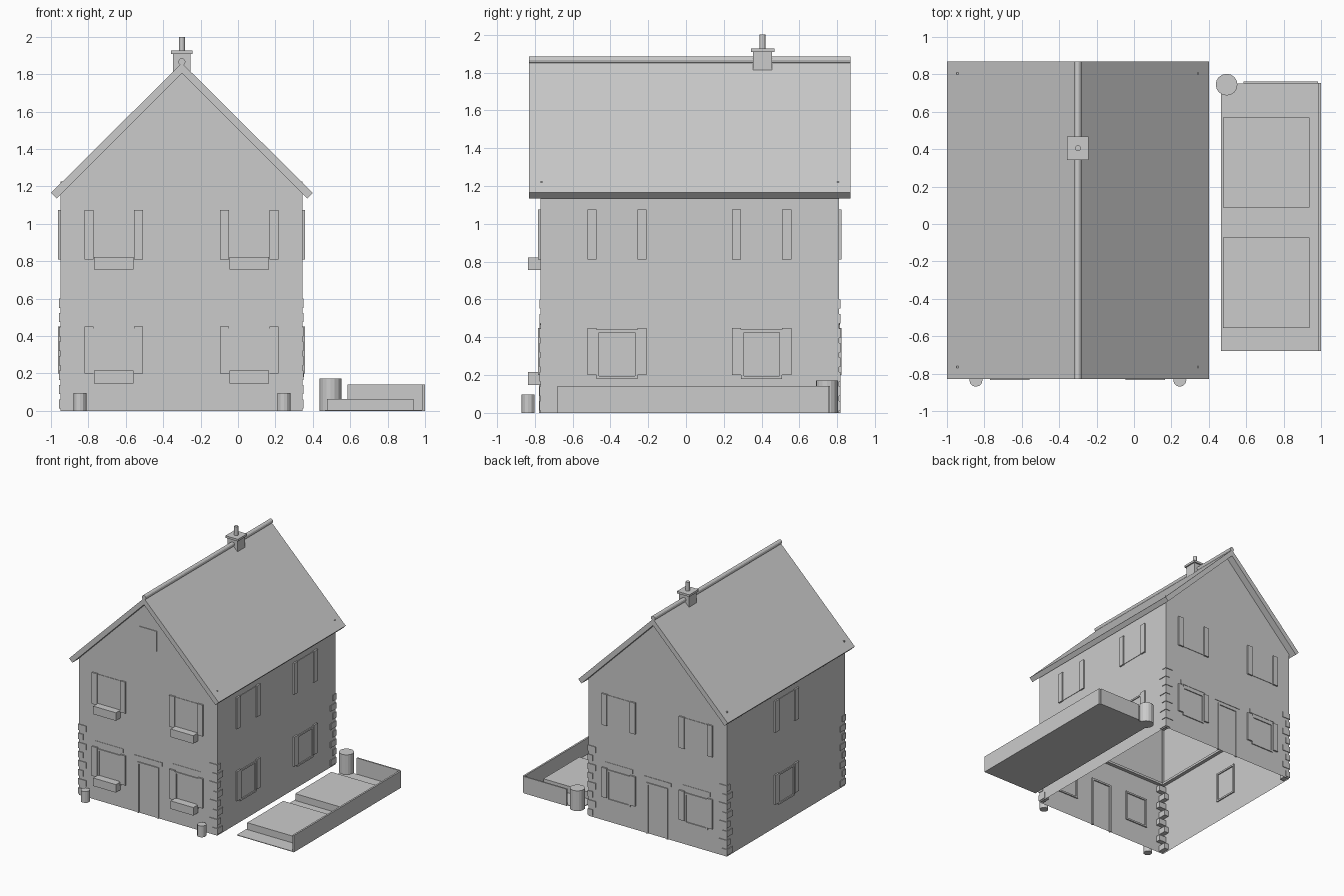
import bpy, bmesh, math
from mathutils import Matrix

if "Cube" in bpy.data.objects:
    bpy.data.objects.remove(bpy.data.objects["Cube"])

X0, X1, Y0, Y1 = -0.95, 0.345, -0.77, 0.81     # outer wall lines
XR, FLOOR, EAVE, PEAK = -0.30, 0.63, 1.18, 1.805

mat = bpy.data.materials.new("light_grey")
mat.diffuse_color = (0.6, 0.6, 0.6, 1)
mat.use_nodes = True
mat.node_tree.nodes["Principled BSDF"].inputs["Base Color"].default_value = mat.diffuse_color


def finish(name, bm):
    me = bpy.data.meshes.new(name)
    bm.to_mesh(me)
    bm.free()
    me.materials.append(mat)
    ob = bpy.data.objects.new(name, me)
    bpy.context.collection.objects.link(ob)
    return ob


def add_box(bm, x0, x1, y0, y1, z0, z1):
    m = Matrix.Translation(((x0 + x1) / 2, (y0 + y1) / 2, (z0 + z1) / 2))
    m = m @ Matrix.Diagonal((x1 - x0, y1 - y0, z1 - z0, 1))
    bmesh.ops.create_cube(bm, size=1, matrix=m)


def boxes(name, dims):
    bm = bmesh.new()
    for d in dims:
        add_box(bm, *d)
    return finish(name, bm)


def cylinder(name, x, y, z, r, h, sides=16, along_y=False):
    bm = bmesh.new()
    m = Matrix.Translation((x, y, z))
    if along_y:
        m = m @ Matrix.Rotation(math.pi / 2, 4, 'X')
    bmesh.ops.create_cone(bm, cap_ends=True, segments=sides, radius1=r,
                          radius2=r, depth=h, matrix=m)
    return finish(name, bm)


def on_wall(side, a0, a1, z0, z1, d_in, d_out):
    """Box on a wall: a runs along the wall, d is depth from its face."""
    if side == "front":
        return (a0, a1, Y0 - d_out, Y0 + d_in, z0, z1)
    if side == "back":
        return (a0, a1, Y1 - d_in, Y1 + d_out, z0, z1)
    if side == "right":
        return (X1 - d_in, X1 + d_out, a0, a1, z0, z1)
    return (X0 - d_out, X0 + d_in, a0, a1, z0, z1)


# Thin hollow walls, one ring per storey, plus gables
def wall_ring(name, z0, z1):
    bm = bmesh.new()
    pts = [(X0, Y0), (X1, Y0), (X1, Y1), (X0, Y1)]
    lo = [bm.verts.new((x, y, z0)) for x, y in pts]
    hi = [bm.verts.new((x, y, z1)) for x, y in pts]
    for i in range(4):
        j = (i + 1) % 4
        bm.faces.new((lo[i], lo[j], hi[j], hi[i]))
    finish(name, bm)


wall_ring("ground_floor_walls", 0, FLOOR)
wall_ring("upper_floor_walls", FLOOR, EAVE)
for name, y in (("front_gable", Y0), ("back_gable", Y1)):
    bm = bmesh.new()
    v = [bm.verts.new(p) for p in ((X0, y, EAVE), (X1, y, EAVE), (XR, y, PEAK))]
    bm.faces.new(v if y < 0 else v[::-1])
    finish(name, bm)

# Inner floor ledge
w = 0.03
boxes("floor_ledge", [
    (X0, X1, Y0, Y0 + w, FLOOR - .01, FLOOR + .01),
    (X0, X1, Y1 - w, Y1, FLOOR - .01, FLOOR + .01),
    (X0, X0 + w, Y0 + w, Y1 - w, FLOOR - .01, FLOOR + .01),
    (X1 - w, X1, Y0 + w, Y1 - w, FLOOR - .01, FLOOR + .01)])

# Roof slabs: one profile pulled along y
bm = bmesh.new()
prof = [(-1.0, 1.165), (XR, 1.86), (0.4, 1.165), (0.37, 1.135), (XR, PEAK), (-0.97, 1.135)]
a = [bm.verts.new((x, -0.83, z)) for x, z in prof]
b = [bm.verts.new((x, 0.87, z)) for x, z in prof]
for i in range(6):
    j = (i + 1) % 6
    bm.faces.new((a[i], a[j], b[j], b[i]))
for k in ((0, 1, 4, 5), (1, 2, 3, 4)):
    bm.faces.new([a[i] for i in k])
    bm.faces.new([b[i] for i in k])
bmesh.ops.recalc_face_normals(bm, faces=bm.faces)
finish("roof", bm)
cylinder("ridge_tile", XR, 0.02, 1.866, 0.019, 1.70, 12, True)

# Chimney
boxes("chimney_stack", [(-0.347, -0.253, 0.355, 0.455, 1.75, 1.912)])
boxes("chimney_cap", [(-0.358, -0.242, 0.343, 0.467, 1.908, 1.926)])
cylinder("chimney_pot", XR, 0.405, 1.96, 0.016, 0.08, 12)

# Corner posts whose tips poke through the roof
boxes("corner_posts", [(x - .006, x + .006, y - .006, y + .006, FLOOR, 1.225)
                       for x in (X0 + .006, X1 - .006) for y in (Y0 + .006, Y1 - .006)])

# Corner stones on the ground floor, alternating direction
stones = []
for cx, sx in ((X0, 1), (X1, -1)):
    for cy, sy in ((Y0, 1), (Y1, -1)):
        for i in range(8):
            lx, ly = (.07, .04) if i % 2 else (.04, .07)
            xs = sorted((cx - sx * .006, cx + sx * lx))
            ys = sorted((cy - sy * .006, cy + sy * ly))
            z = .012 + i * .077
            stones.append((*xs, *ys, z, z + .05))
boxes("corner_stones", stones)

# Windows with shutters
windows = {"front": (-0.665, 0.06), "back": (-0.665, 0.06),
           "right": (-0.365, 0.40), "left": (0.02,)}
for side, centres in windows.items():
    shutters, frames, panes, lintels = [], [], [], []
    for c in centres:
        h = 0.108
        for z0, z1 in ((0.20, 0.45), (0.81, 1.075)):
            for s in (-1, 1):
                e = sorted((c + s * h, c + s * (h + .049)))
                shutters.append(on_wall(side, *e, z0, z1, 0.0, 0.013))
        for s in (-1, 1):
            e = sorted((c + s * h, c + s * (h - .014)))
            frames.append(on_wall(side, *e, 0.18, 0.44, .01, .008))
        frames.append(on_wall(side, c - h, c + h, 0.18, 0.194, .01, .008))
        frames.append(on_wall(side, c - h, c + h, 0.426, 0.44, .01, .008))
        panes.append(on_wall(side, c - h, c + h, 0.815, 1.07, 0, .004))
        if side in ("front", "back"):
            lintels.append(on_wall(side, c - .13, c + .13, 0.465, 0.50, 0, .003))
    boxes(side + "_shutters", shutters)
    boxes(side + "_window_frames", frames)
    boxes(side + "_upper_windows", panes)
    if lintels:
        boxes(side + "_lintels", lintels)

# Flower boxes under the front windows
boxes("flower_boxes", [(c - .106, c + .106, -0.835, Y0, z, z + .068)
                       for c in windows["front"] for z in (0.147, 0.755)])

# Doors with frame and lintel
for side in ("front", "back"):
    boxes(side + "_door_frame", [
        on_wall(side, -0.40, -0.385, 0, 0.43, .01, .008),
        on_wall(side, -0.215, -0.20, 0, 0.43, .01, .008),
        on_wall(side, -0.385, -0.215, 0.415, 0.43, .01, .008)])
    boxes(side + "_door_lintel", [on_wall(side, -0.43, -0.17, 0.45, 0.48, 0, .004)])
boxes("attic_window", [on_wall("front", -0.38, -0.22, 1.41, 1.58, 0, .006)])

# Small planters and rain barrel
for i, x in enumerate((-0.845, 0.245)):
    cylinder(f"planter_{i + 1}", x, -0.835, 0.048, 0.035, 0.096, 12)
cylinder("rain_barrel", 0.495, 0.745, 0.086, 0.058, 0.172, 16)

# Garden with two raised beds and low walls
boxes("garden_ground", [(0.465, 0.985, -0.68, 0.75, 0, 0.005)])
boxes("garden_beds", [(0.475, 0.937, 0.088, 0.57, 0.001, 0.063),
                      (0.475, 0.937, -0.555, -0.073, 0.001, 0.063)])
boxes("garden_walls", [(0.985, 1.0, -0.68, 0.755, 0, 0.142),
                       (0.585, 0.985, 0.75, 0.762, 0, 0.142)])
